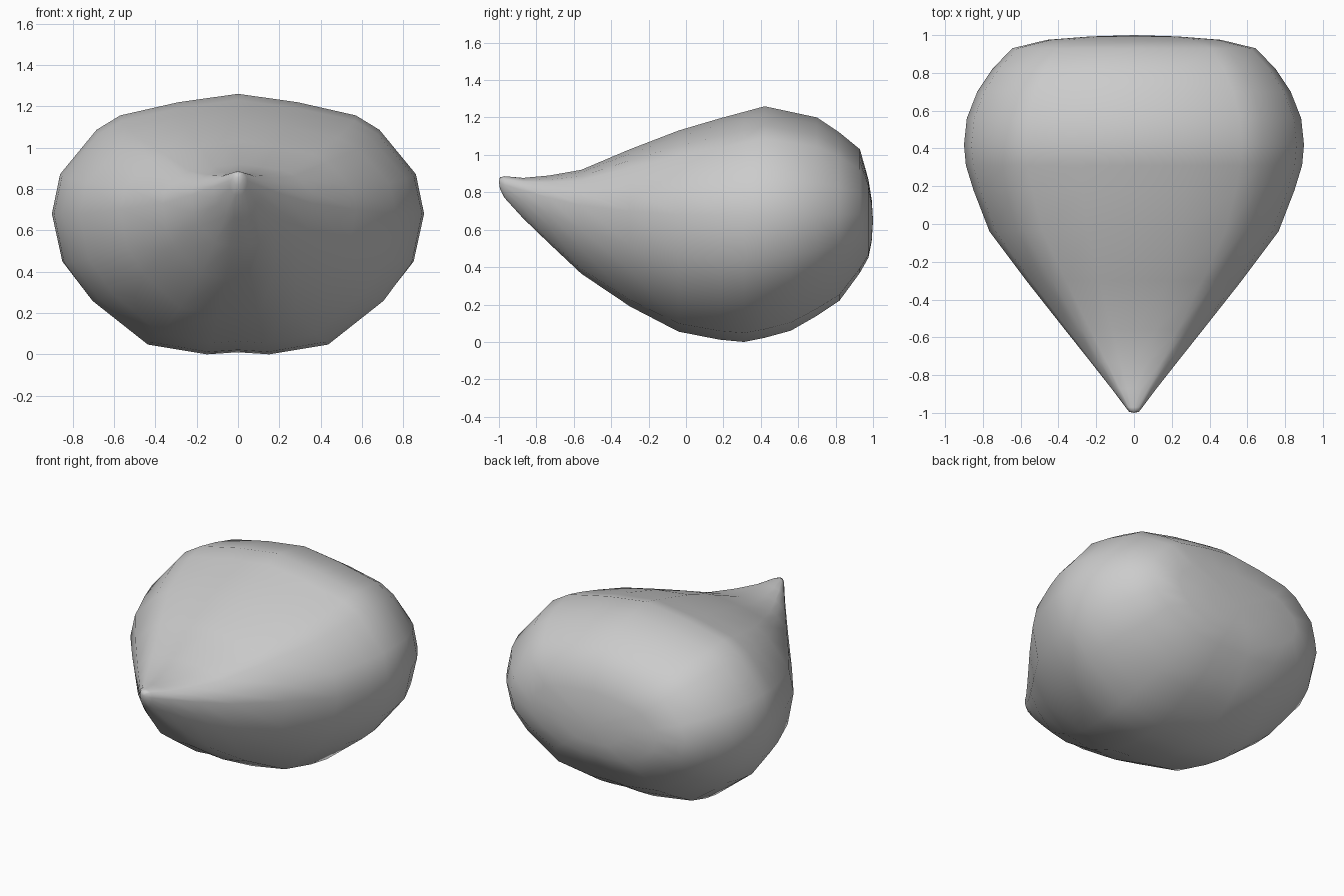
import bpy, bmesh

if "Cube" in bpy.data.objects:
    bpy.data.objects.remove(bpy.data.objects["Cube"])

# Half cross-section, top to bottom: (share of half width, share of height above/below the waist)
SECTION = [(0, 1), (.32, .93), (.633, .82), (.76, .70), (.956, .33), (1, 0),
           (.944, -.35), (.79, -.62), (.49, -.93), (.17, -1), (0, -.985)]

# Stations from beak tip to back: (y, half width, bottom z, waist z, top z)
STATIONS = [
    (-.995, .025, .82, .85, .880),
    (-.97, .045, .77, .84, .886),
    (-.87, .12, .66, .81, .877),
    (-.73, .23, .525, .77, .89),
    (-.56, .365, .365, .73, .92),
    (-.30, .57, .19, .70, 1.03),
    (-.04, .765, .055, .68, 1.13),
    (.18, .85, .012, .68, 1.195),
    (.31, .89, .0, .68, 1.23),
    (.42, .90, .022, .68, 1.26),
    (.56, .885, .06, .68, 1.23),
    (.70, .83, .14, .68, 1.20),
    (.82, .75, .22, .68, 1.12),
    (.93, .645, .37, .68, 1.03),
    (.975, .46, .45, .67, .87),
    (.993, .23, .54, .66, .76),
]


def ring(bm, y, w, lo, mid, hi):
    """One full mirrored cross-section."""
    right = [(x * w, y, mid + s * ((hi - mid) if s > 0 else (mid - lo))) for x, s in SECTION]
    left = [(-x, yy, z) for x, yy, z in right[-2:0:-1]]
    return [bm.verts.new(p) for p in right + left]


# Teardrop body lofted from beak to rounded back
bm = bmesh.new()
rings = [ring(bm, *s) for s in STATIONS]
n = len(rings[0])
for a, b in zip(rings, rings[1:]):
    for i in range(n):
        j = (i + 1) % n
        bm.faces.new((a[i], a[j], b[j], b[i]))

# Close both ends with a centre point
for end, point in ((rings[0], (0, -1, .855)), (rings[-1], (0, 1, .65))):
    tip = bm.verts.new(point)
    for i in range(n):
        bm.faces.new((end[i], end[(i + 1) % n], tip))

bmesh.ops.recalc_face_normals(bm, faces=bm.faces)
for f in bm.faces:
    f.smooth = True
mesh = bpy.data.meshes.new("teardrop_body")
bm.to_mesh(mesh)
bm.free()
body = bpy.data.objects.new("teardrop_body", mesh)
bpy.context.collection.objects.link(body)
